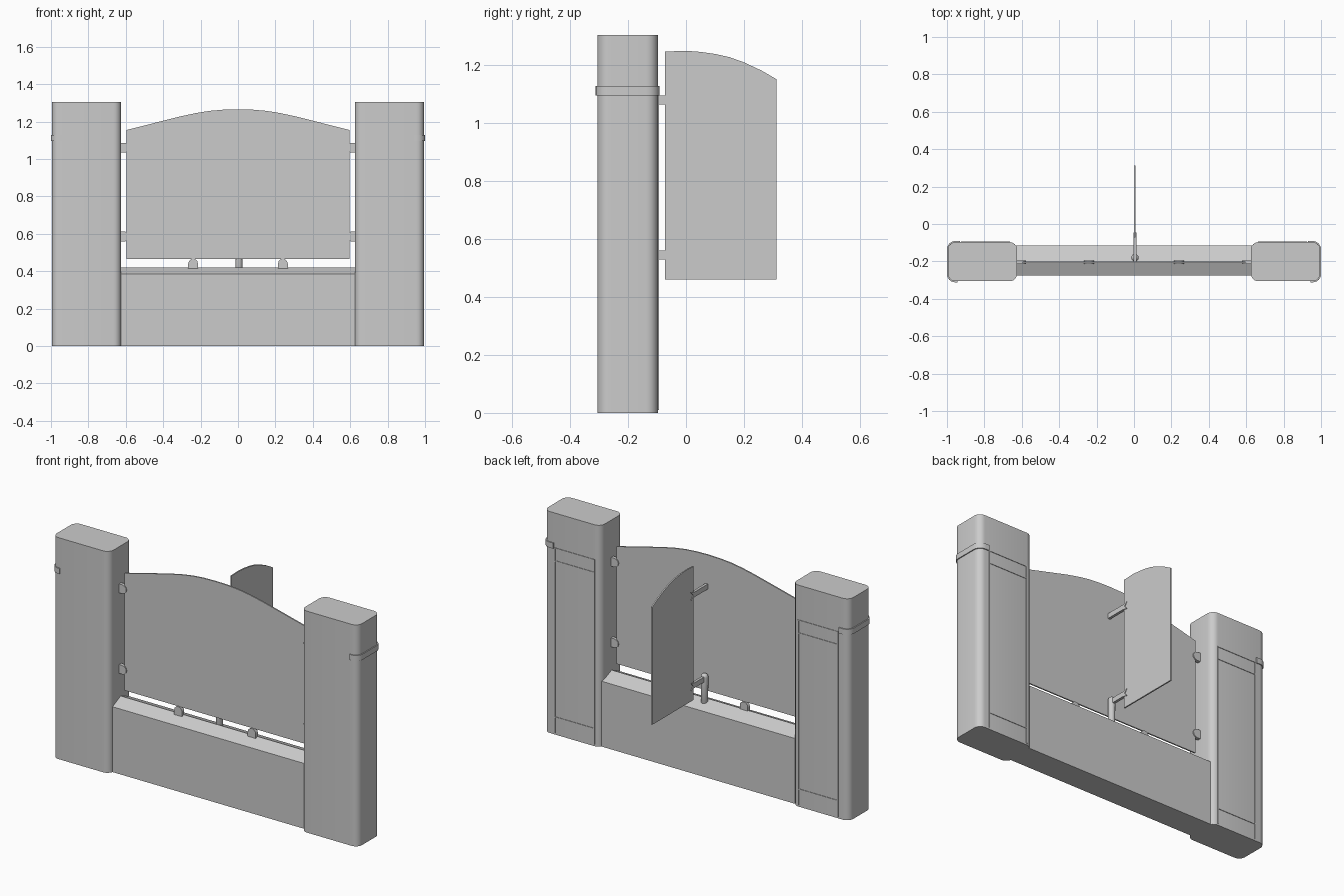
import bpy, bmesh, math
from mathutils import Vector

if "Cube" in bpy.data.objects:
    bpy.data.objects.remove(bpy.data.objects["Cube"])

GLASS_Y = -0.205


def finish(name, bm, smooth=True):
    bmesh.ops.recalc_face_normals(bm, faces=bm.faces[:])
    me = bpy.data.meshes.new(name)
    bm.to_mesh(me)
    bm.free()
    ob = bpy.data.objects.new(name, me)
    bpy.context.collection.objects.link(ob)
    if smooth:
        bpy.ops.object.select_all(action='DESELECT')
        ob.select_set(True)
        bpy.context.view_layer.objects.active = ob
        bpy.ops.object.shade_smooth_by_angle(angle=math.radians(30))
    return ob


def extrude(name, points, vector):
    """Closed outline of 3D points, extruded along a vector."""
    bm = bmesh.new()
    face = bm.faces.new([bm.verts.new(p) for p in points])
    new = bmesh.ops.extrude_face_region(bm, geom=[face])['geom']
    bmesh.ops.translate(bm, vec=Vector(vector),
                        verts=[v for v in new if isinstance(v, bmesh.types.BMVert)])
    return finish(name, bm)


def box(name, lo, hi):
    x0, y0, z0 = lo
    x1, y1, z1 = hi
    return extrude(name, [(x0, y0, z0), (x1, y0, z0), (x1, y1, z0), (x0, y1, z0)],
                   (0, 0, z1 - z0))


def arc(cx, cy, r, a0, a1, n=6):
    return [(cx + r * math.cos(math.radians(a0 + (a1 - a0) * i / n)),
             cy + r * math.sin(math.radians(a0 + (a1 - a0) * i / n))) for i in range(n + 1)]


# rounded pillar footprint, right-hand side
X0, X1, Y0, Y1, R = 0.625, 0.995, -0.306, -0.097, 0.04
foot = (arc(X0 + R, Y0 + R, R, 180, 270) + arc(X1 - R, Y0 + R, R, 270, 360)
        + arc(X1 - R, Y1 - R, R, 0, 90) + arc(X0 + R, Y1 - R, R, 90, 180))


def band_path(off):
    return ([(0.945, Y0 - off)] + arc(X1 - R, Y0 + R, R + off, 270, 360)
            + arc(X1 - R, Y1 - R, R + off, 0, 90) + [(0.93, Y1 + off)])


for s, side in ((-1, "left"), (1, "right")):
    # pillar and strap wrapped round its outer side
    extrude(side + "_pillar", [(s * x, y, 0) for x, y in foot], (0, 0, 1.305))
    loop = band_path(0.006) + band_path(-0.002)[::-1]
    extrude(side + "_strap", [(s * x, y, 1.095) for x, y in loop], (0, 0, 0.033))

    # thin trim lines of the rear door
    def trim(xa, xb, za, zb):
        box(side + "_door_trim", (min(s * xa, s * xb), Y1 - 0.004, za),
            (max(s * xa, s * xb), Y1 + 0.003, zb))
    for x in (0.662, 0.92):
        trim(x, x + 0.006, 0.01, 1.10)
    for z in (0.10, 1.02, 1.095):
        trim(0.662, 0.926, z, z + 0.006)

    # pane clips: two on the pillar, one on the wall
    tab = [(-0.03, -0.026), (0.0, -0.026)] + arc(0.0, 0.0, 0.026, -90, 90) + [(-0.03, 0.026)]
    for z in (0.585, 1.06):
        extrude(side + "_clip",
                [(s * (0.604 - u), GLASS_Y - 0.01, z + v) for u, v in tab], (0, 0.02, 0))
    extrude("wall_clip", [(s * 0.24 + v, GLASS_Y - 0.01, 0.44 + u) for u, v in tab],
            (0, 0.02, 0))

# low wall with a gabled top
wall = [(-0.275, 0), (-0.115, 0), (-0.115, 0.385), (-0.2, 0.42), (-0.275, 0.385)]
extrude("low_wall", [(-0.63, y, z) for y, z in wall], (1.26, 0, 0))

# main pane with a crowned top
half = [(0.595, 1.155), (0.4, 1.204), (0.3, 1.229), (0.22, 1.246), (0.15, 1.257), (0.08, 1.263)]
top = half + [(0, 1.265)] + [(-x, z) for x, z in half[::-1]]
pane = [(-0.595, 0.465), (0.595, 0.465)] + top
extrude("main_pane", [(x, GLASS_Y - 0.004, z) for x, z in pane], (0, 0.008, 0))

# dividing pane at right angles behind
wing = [(-0.073, 0.46), (0.312, 0.46), (0.312, 1.152), (0.26, 1.182), (0.2, 1.21),
        (0.15, 1.228), (0.1, 1.239), (0.05, 1.246), (0, 1.25), (-0.073, 1.247)]
extrude("dividing_pane", [(0.001, y, z) for y, z in wing], (0.008, 0, 0))

# forked arms holding the dividing pane
fork = [(-0.205, -0.015), (-0.075, -0.015), (-0.045, -0.022), (-0.064, 0),
        (-0.045, 0.022), (-0.075, 0.015), (-0.205, 0.015)]
for z in (0.545, 1.08):
    extrude("fork_arm", [(-0.003, y, z + v) for y, v in fork], (0.016, 0, 0))

# round-topped support pin
bm = bmesh.new()
bmesh.ops.create_uvsphere(bm, u_segments=20, v_segments=12, radius=0.02)
for v in bm.verts:
    v.co += Vector((0.005, -0.18, 0.555 if v.co.z > -0.0001 else 0.41))
finish("support_pin", bm)
